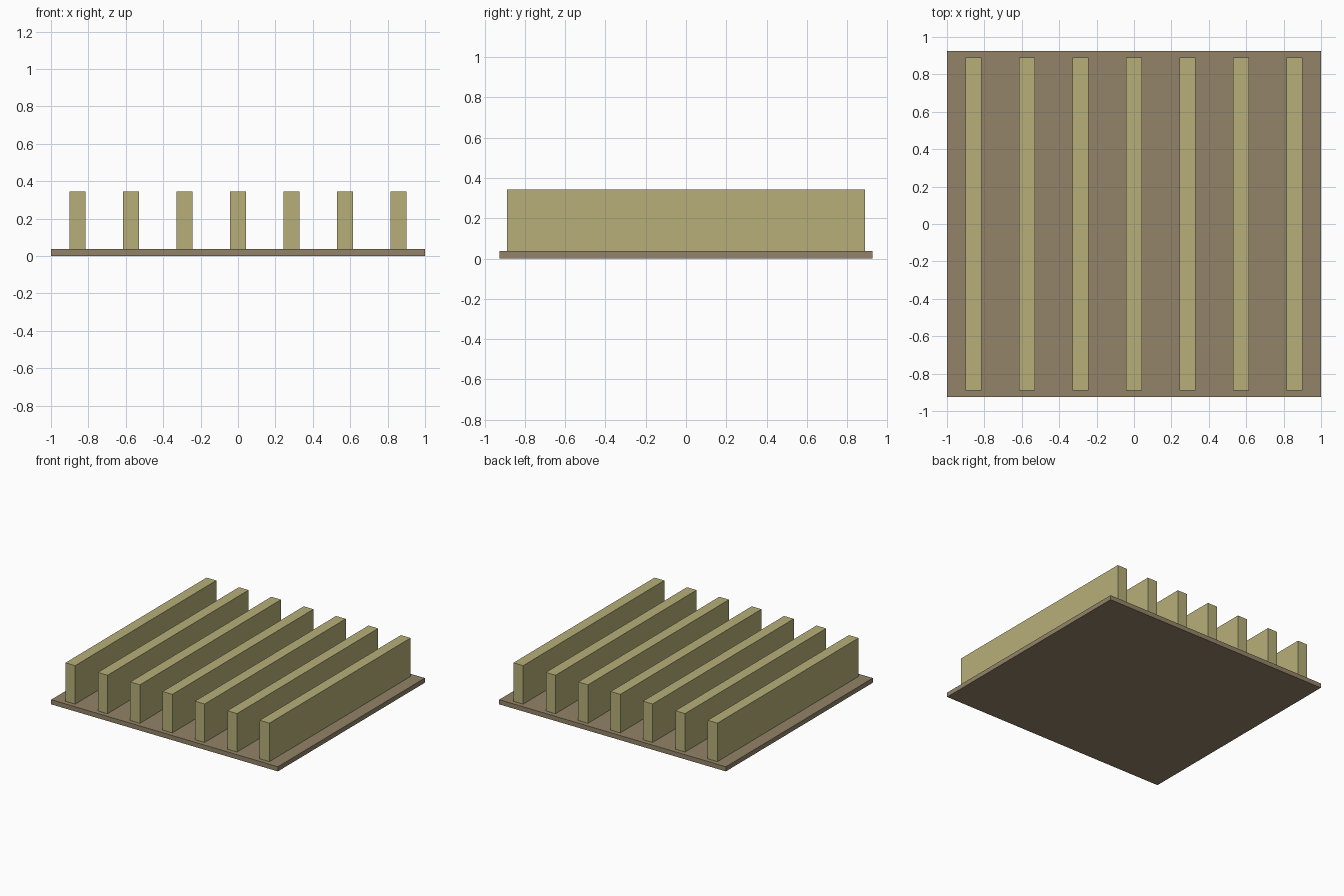
import bpy

if "Cube" in bpy.data.objects:
    bpy.data.objects.remove(bpy.data.objects["Cube"])

RIBS = 7
PITCH = 2.0 / RIBS
RIB_WIDTH = PITCH * 0.3


def material(name, color):
    mat = bpy.data.materials.new(name)
    mat.diffuse_color = (*color, 1.0)
    mat.use_nodes = True
    mat.node_tree.nodes["Principled BSDF"].inputs["Base Color"].default_value = mat.diffuse_color
    return mat


def box(name, x, width, depth, z0, z1, mat):
    bpy.ops.mesh.primitive_cube_add(size=1, location=(x, 0, (z0 + z1) / 2))
    obj = bpy.context.object
    obj.name = name
    obj.scale = (width, depth, z1 - z0)
    bpy.ops.object.transform_apply(location=False, rotation=False, scale=True)
    obj.data.materials.append(mat)
    return obj


base_mat = material("brown", (0.29, 0.23, 0.14))
rib_mat = material("olive", (0.47, 0.43, 0.19))

# Thin base plate
box("base_plate", 0, 2.0, 1.852, 0, 0.037, base_mat)

# Evenly spaced upright ribs, sunk into the plate
for i in range(RIBS):
    x = (i - (RIBS - 1) / 2) * PITCH
    box(f"rib_{i + 1}", x, RIB_WIDTH, 1.778, 0.001, 0.344, rib_mat)
